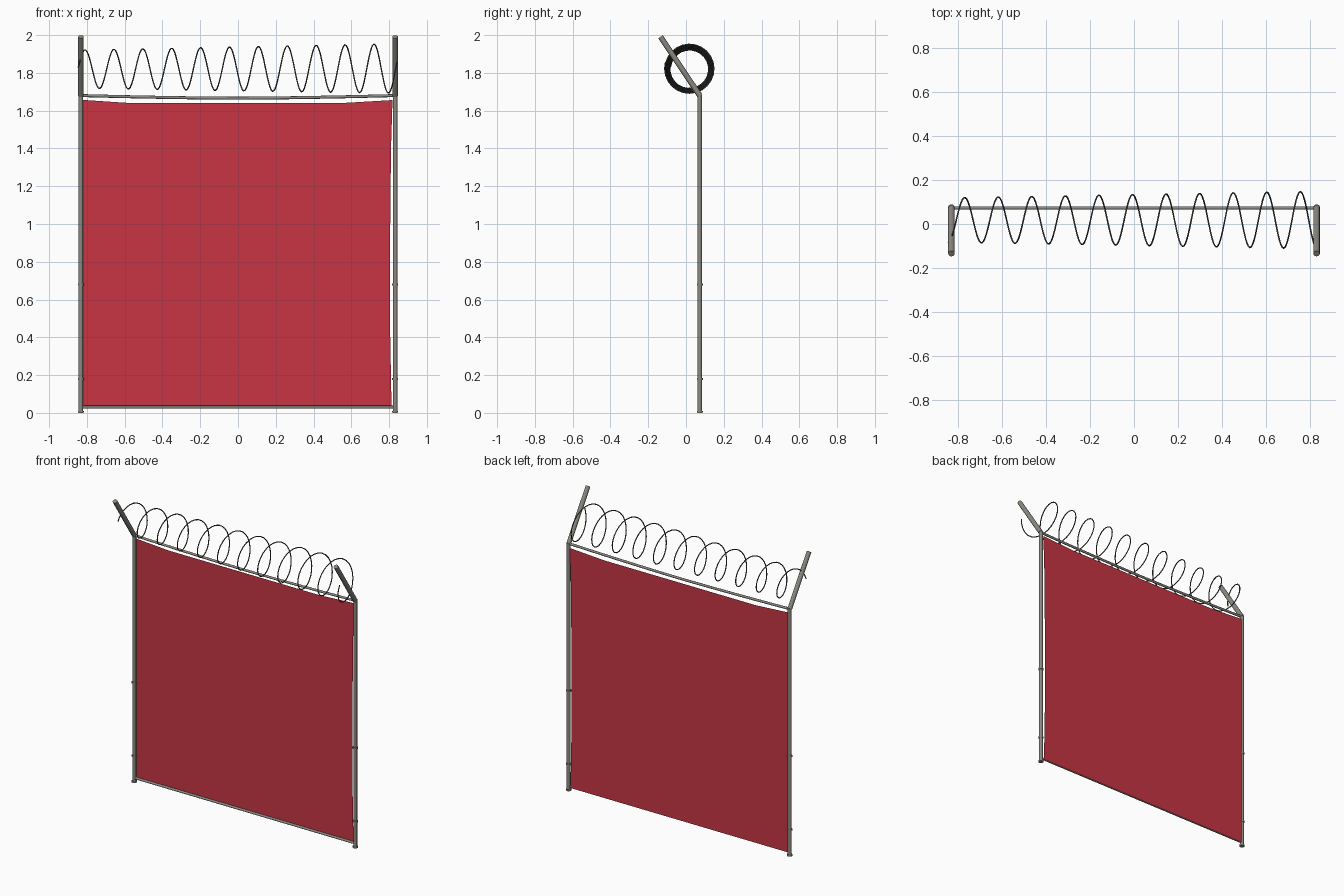
import bpy, bmesh, math
from mathutils import Vector

if "Cube" in bpy.data.objects:
    bpy.data.objects.remove(bpy.data.objects["Cube"])


def material(name, rgb):
    m = bpy.data.materials.new(name)
    m.diffuse_color = (*rgb, 1)
    m.use_nodes = True
    m.node_tree.nodes["Principled BSDF"].inputs["Base Color"].default_value = m.diffuse_color
    return m


STEEL = material("weathered steel", (0.26, 0.25, 0.22))
WIRE = material("dark wire", (0.09, 0.09, 0.085))
RED = material("red panel", (0.57, 0.036, 0.056))


def finish(name, bm, mat, smooth=True):
    me = bpy.data.meshes.new(name)
    bm.to_mesh(me)
    bm.free()
    me.materials.append(mat)
    ob = bpy.data.objects.new(name, me)
    bpy.context.collection.objects.link(ob)
    if smooth:
        bpy.ops.object.select_all(action='DESELECT')
        ob.select_set(True)
        bpy.context.view_layer.objects.active = ob
        bpy.ops.object.shade_smooth_by_angle(angle=math.radians(50))
    return ob


def tube(name, points, radius, mat, sides=12):
    """Round capped tube swept along points."""
    pts = [Vector(p) for p in points]
    bm = bmesh.new()
    rings = []
    for i, p in enumerate(pts):
        t = (pts[min(i + 1, len(pts) - 1)] - pts[max(i - 1, 0)]).normalized()
        # carry the cross-section forward so it does not twist
        if i == 0:
            n = t.orthogonal()
        n = (n - t * n.dot(t)).normalized()
        b = t.cross(n)
        rings.append([bm.verts.new(p + radius * (n * math.cos(a) + b * math.sin(a)))
                      for a in (2 * math.pi * k / sides for k in range(sides))])
    for r0, r1 in zip(rings, rings[1:]):
        for k in range(sides):
            j = (k + 1) % sides
            bm.faces.new((r0[k], r0[j], r1[j], r1[k]))
    bm.faces.new(rings[0][::-1])
    bm.faces.new(rings[-1])
    return finish(name, bm, mat)


Y, X = 0.073, 0.832

# posts with clamp rings and slanted arms
for side, s in (("left", -1), ("right", 1)):
    x = s * X
    tube(side + "_post", [(x, Y, 0), (x, Y, 1.685)], 0.0125, STEEL)
    tube(side + "_arm", [(x, Y, 1.68), (x, -0.135, 1.991)], 0.015, STEEL)
    for label, z in (("foot", 0.006), ("lower", 0.18), ("upper", 0.68)):
        tube(f"{side}_{label}_clamp", [(x, Y, z - 0.005), (x, Y, z + 0.005)],
             0.0165, STEEL)

# sagging top rail and straight bottom rail
tube("top_rail", [(X * u, Y, 1.666 + 0.014 * abs(u) ** 1.6)
                  for u in (k / 6 for k in range(-6, 7))], 0.008, STEEL, 10)
tube("bottom_rail", [(-X, Y, 0.03), (X, Y, 0.03)], 0.008, STEEL, 10)

# fence panel: thin sheet just behind the rails
outline = [(-0.823, 0.024), (0.813, 0.024), (0.806, 0.4), (0.805, 0.9), (0.81, 1.4),
           (0.818, 1.656), (0.56, 1.641), (-0.58, 1.641), (-0.823, 1.657)]
bm = bmesh.new()
bm.faces.new([bm.verts.new((x, Y + 0.008, z)) for x, z in outline])
finish("fence_panel", bm, RED, smooth=False)

# coiled wire, widening slightly toward the right
PITCH, START, END, STEPS = 0.153, -0.846, 0.841, 24 * 11
coil = []
for i in range(STEPS + 1):
    f = i / STEPS
    x = START + (END - START) * f
    a = 2 * math.pi * (x + 0.81) / PITCH
    r = 0.101 + 0.03 * f
    coil.append((x, 0.018 + r * math.sin(a), 1.82 + 0.003 * f + r * math.cos(a)))
tube("coiled_wire", coil, 0.0035, WIRE, 8)
